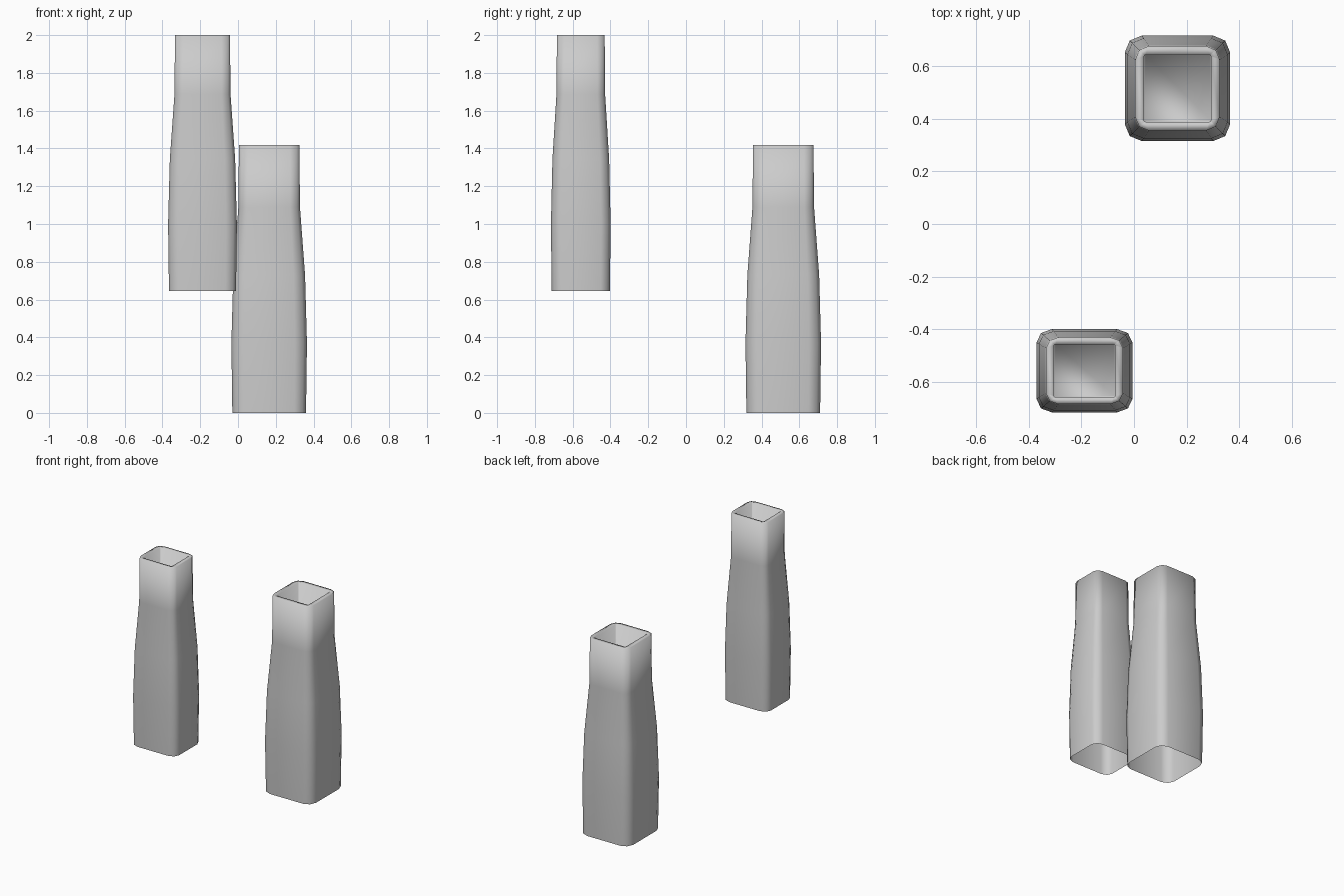
import bpy
import bmesh
from mathutils import Vector
from math import radians, cos, sin

cube = bpy.data.objects.get("Cube")
if cube:
    bpy.data.objects.remove(cube, do_unlink=True)

clay = bpy.data.materials.new("light_grey_ceramic")
clay.use_nodes = True
grey = (0.6, 0.6, 0.6, 1.0)
clay.diffuse_color = grey
clay.node_tree.nodes["Principled BSDF"].inputs["Base Color"].default_value = grey

# Rings from the open foot, up the belly and neck, over the lip, down to the inner floor:
# half width, corner radius, height
PROFILE = [
    (0.195, 0.062, 0.0),
    (0.200, 0.064, 0.37),
    (0.190, 0.061, 0.73),
    (0.163, 0.052, 1.09),
    (0.160, 0.050, 1.417),
    (0.127, 0.006, 1.417),
    (0.127, 0.006, 1.09),
]


def rounded_square(bm, half, radius, z):
    """Ring of vertices: a square with two-segment rounded corners."""
    ring = []
    for corner in range(4):
        mid = radians(45 + 90 * corner)
        sx = 1 if cos(mid) > 0 else -1
        sy = 1 if sin(mid) > 0 else -1
        for step in (-45, 0, 45):
            a = mid + radians(step)
            ring.append(bm.verts.new((sx * (half - radius) + radius * cos(a),
                                      sy * (half - radius) + radius * sin(a), z)))
    return ring


def make_vase(name, location, scale):
    bm = bmesh.new()
    rings = [rounded_square(bm, *row) for row in PROFILE]
    for low, high in zip(rings, rings[1:]):
        n = len(low)
        for i in range(n):
            j = (i + 1) % n
            bm.faces.new((low[i], low[j], high[j], high[i]))
    bm.faces.new(rings[-1])  # inner floor
    for face in bm.faces:
        face.smooth = True
    bmesh.ops.scale(bm, vec=Vector(scale), verts=bm.verts)
    mesh = bpy.data.meshes.new(name)
    bm.to_mesh(mesh)
    bm.free()
    mesh.materials.append(clay)
    vase = bpy.data.objects.new(name, mesh)
    vase.location = location
    bpy.context.collection.objects.link(vase)


make_vase("large_vase", (0.165, 0.515, 0), (1, 1, 1))
make_vase("small_vase", (-0.188, -0.557, 0.645), (0.91, 0.79, 0.956))
